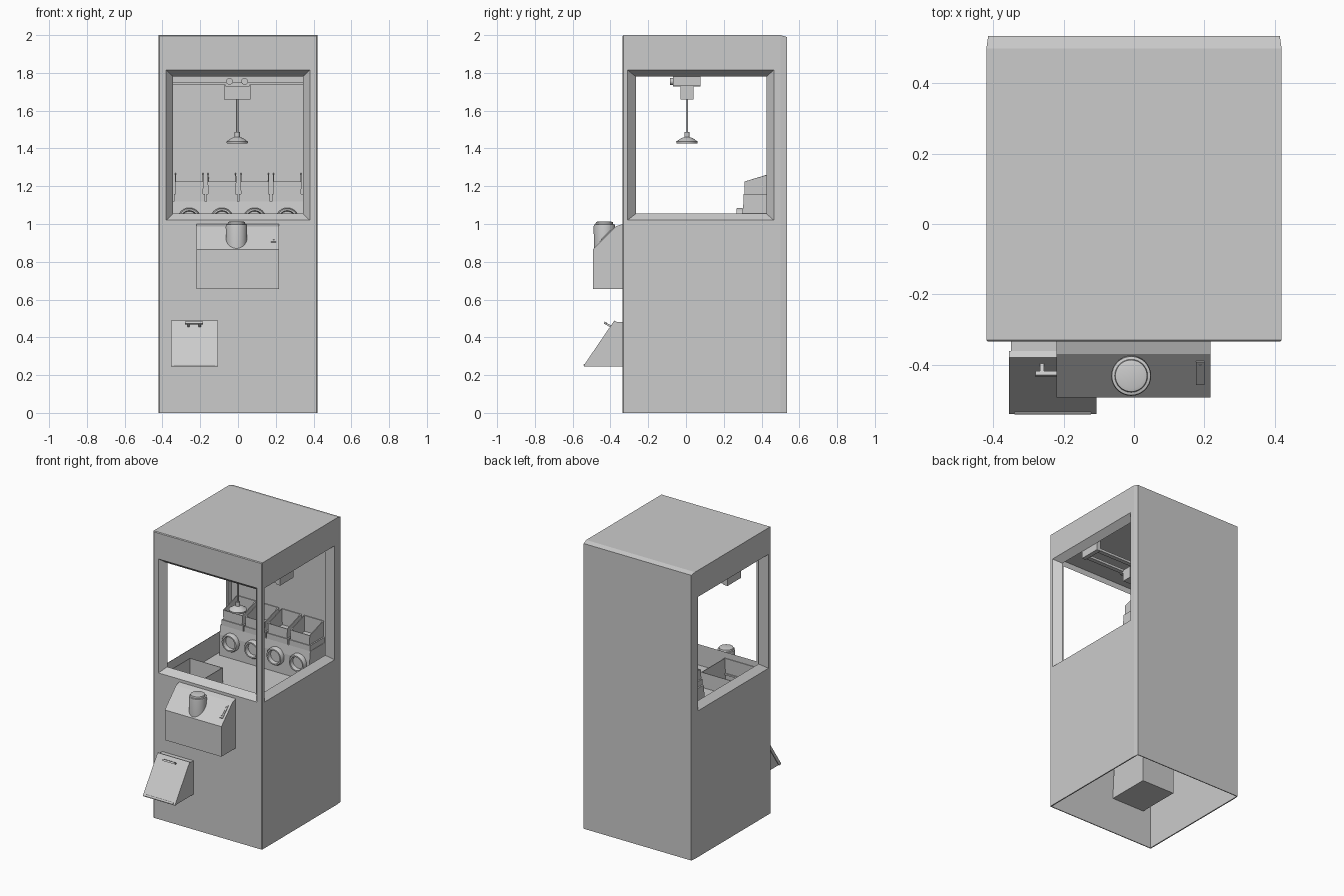
import bpy, bmesh, math
from mathutils import Vector, Matrix

if "Cube" in bpy.data.objects:
    bpy.data.objects.remove(bpy.data.objects["Cube"])


def finish(name, bm, smooth=False):
    bmesh.ops.recalc_face_normals(bm, faces=bm.faces[:])
    me = bpy.data.meshes.new(name)
    bm.to_mesh(me)
    bm.free()
    ob = bpy.data.objects.new(name, me)
    bpy.context.collection.objects.link(ob)
    if smooth:
        bpy.ops.object.select_all(action='DESELECT')
        ob.select_set(True)
        bpy.context.view_layer.objects.active = ob
        bpy.ops.object.shade_smooth_by_angle(angle=math.radians(35))
    return ob


def loft_bm(a, b, cap_b=True):
    """Bridge two matching polygons and cap the ends."""
    bm = bmesh.new()
    va, vb = [bm.verts.new(p) for p in a], [bm.verts.new(p) for p in b]
    n = len(a)
    bm.faces.new(va)
    if cap_b:
        bm.faces.new(vb)
    for i in range(n):
        j = (i + 1) % n
        bm.faces.new((va[i], va[j], vb[j], vb[i]))
    return bm


def rect(x0, x1, y0, y1, z):
    return [(x0, y0, z), (x1, y0, z), (x1, y1, z), (x0, y1, z)]


def box(name, x0, x1, y0, y1, z0, z1):
    return finish(name, loft_bm(rect(x0, x1, y0, y1, z0), rect(x0, x1, y0, y1, z1)))


def side_profile(name, x0, x1, yz):
    return finish(name, loft_bm([(x0, y, z) for y, z in yz], [(x1, y, z) for y, z in yz]))


def open_bin(name, bottom, top, t):
    """Open-topped box with wall thickness t."""
    ob = finish(name, loft_bm(bottom, top, cap_b=False))
    m = ob.modifiers.new("walls", 'SOLIDIFY')
    m.thickness, m.offset = t, 0
    return ob


def lathe(name, centre, profile, axis='Z', n=32):
    """Spin (radius, height) points round an axis."""
    bm = bmesh.new()
    vs = [bm.verts.new((r, 0, h)) for r, h in profile]
    es = [bm.edges.new(p) for p in zip(vs, vs[1:])]
    bmesh.ops.spin(bm, geom=vs + es, cent=(0, 0, 0), axis=(0, 0, 1),
                   angle=2 * math.pi, steps=n)
    bmesh.ops.remove_doubles(bm, verts=bm.verts[:], dist=1e-5)
    rot = {'Z': Matrix(), 'Y': Matrix.Rotation(math.pi / 2, 4, 'X'),
           'X': Matrix.Rotation(math.pi / 2, 4, 'Y')}[axis]
    bmesh.ops.transform(bm, matrix=Matrix.Translation(centre) @ rot, verts=bm.verts[:])
    return finish(name, bm, True)


def cut(ob, cutter):
    cutter.hide_render = True
    m = ob.modifiers.new("cut", 'BOOLEAN')
    m.operation, m.solver, m.object = 'DIFFERENCE', 'EXACT', cutter
    bpy.context.view_layer.objects.active = ob
    bpy.ops.object.modifier_apply(modifier=m.name)
    bpy.data.objects.remove(cutter)


def window_cutter(outer, inner):
    """Tapered window plug, extended past both wall faces."""
    a = [Vector(o).lerp(Vector(i), -0.2) for o, i in zip(outer, inner)]
    b = [Vector(o).lerp(Vector(i), 1.2) for o, i in zip(outer, inner)]
    return finish("window_cutter", loft_bm(a, b))


# Cabinet body with tapered back edge and bevelled front edges
plan = [(-.42, -.335), (.42, -.335), (.42, .5), (.415, .535), (-.415, .535), (-.42, .5)]
bm = loft_bm([(x, y, 0) for x, y in plan],
             [(x, y, 1.99 if y > .51 else 2) for x, y in plan])
bm.verts.ensure_lookup_table()
bmesh.ops.connect_verts(bm, verts=[bm.verts[8], bm.verts[11]])
front = [e for e in bm.edges if all(v.co.y < -.33 for v in e.verts)
         and any(v.co.z > 1 for v in e.verts)]
bmesh.ops.bevel(bm, geom=front, offset=.005, segments=1, affect='EDGES')
cabinet = finish("cabinet", bm)

# Play space, hollow open base and hole for the chute
cut(cabinet, box("play_cutter", -.375, .375, -.29, .465, .91, 1.82))
cut(cabinet, box("base_cutter", -.412, .412, -.329, .529, -.1, .9))
cut(cabinet, box("chute_cutter", -.35, -.1, -.28, -.03, .85, .95))

# Front and side windows
zs = ((1.02, 1.815), (1.055, 1.78))


def ring(a, b, zz):
    return [(a, zz[0]), (b, zz[0]), (b, zz[1]), (a, zz[1])]


cut(cabinet, window_cutter([(u, -.335, z) for u, z in ring(-.38, .38, zs[0])],
                           [(u, -.29, z) for u, z in ring(-.343, .343, zs[1])]))
for s in (-1, 1):
    cut(cabinet, window_cutter([(s * .42, u, z) for u, z in ring(-.31, .465, zs[0])],
                               [(s * .375, u, z) for u, z in ring(-.265, .425, zs[1])]))

# Prize chute dropping from the play floor to the door
open_bin("prize_chute", rect(-.35, -.1, -.325, -.03, .25),
         rect(-.35, -.1, -.285, -.03, 1.015), .006)

# Prize rack at the back: base, four bins and four round outlets
side_profile("rack_base", -.35, .345,
             [(.297, .91), (.297, 1.055), (.305, 1.12), (.465, 1.12), (.465, .91)])
for i in range(4):
    x = -.258 + i * .173
    box(f"bin_collar_{i}", x - .082, x + .082, .305, .465, 1.12, 1.158)
    top = [(x - .073, .313, 1.225), (x + .073, .313, 1.225),
           (x + .073, .462, 1.27), (x - .073, .462, 1.27)]
    open_bin(f"prize_bin_{i}", rect(x - .07, x + .07, .313, .462, 1.158), top, .008)
    lathe(f"outlet_{i}", (x, .3, 1.025),
          [(.061, 0), (.061, .022), (.055, .033), (.046, .033), (.042, .006), (0, .006)], 'Y', 24)

# Overhead gantry: rails, carriage cheeks, wheels and motor block
for y in (-.05, .06):
    box("gantry_rail", -.375, .375, y - .015, y + .015, 1.735, 1.752)
for s in (-1, 1):
    box("rail_end", s * .36 - .015, s * .36 + .015, -.07, .078, 1.73, 1.82)
    for y in (-.055, .06):
        lathe("carriage_wheel", (s * .04 - .005, y - .01, 1.755),
              [(0, 0), (.018, 0), (.018, .02), (0, .02)], 'Y', 16)
box("carriage_plate", -.065, .06, -.068, .076, 1.728, 1.745)
box("motor_block", -.073, .065, -.03, .04, 1.66, 1.735)

# Lift rod and plunger head
lathe("lift_rod", (-.004, .005, 0), [(0, 1.48), (.006, 1.48), (.006, 1.67), (0, 1.67)], n=12)
lathe("plunger", (-.004, .005, 0),
      [(0, 1.425), (.055, 1.425), (.057, 1.437), (.048, 1.442), (.03, 1.455),
       (.014, 1.46), (.014, 1.488), (0, 1.488)])

# Control console with round button and slanted coin slot
side_profile("console", -.22, .217,
             [(-.33, .655), (-.493, .655), (-.493, .865), (-.37, .988), (-.335, 1.0), (-.33, 1.0)])
lathe("button", (-.008, -.432, 0),
      [(0, .86), (.055, .86), (.057, .985), (.055, .997), (.047, .999),
       (.045, 1.01), (.035, 1.013), (0, 1.013)])
side_profile("coin_plate", .176, .201, [(-.455, .9), (-.458, .907), (-.393, .972), (-.388, .967)])
side_profile("coin_slot", .185, .192, [(-.447, .91), (-.45, .918), (-.401, .967), (-.396, .961)])

# Prize door: hood, sloped flap, hinge and handle
side_profile("door_hood", -.35, -.11,
             [(-.33, .245), (-.52, .245), (-.362, .48), (-.33, .48)])
side_profile("door_flap", -.355, -.107,
             [(-.52, .245), (-.54, .245), (-.54, .253), (-.38, .488), (-.362, .48)])
lathe("door_hinge", (-.34, -.535, .253),
      [(0, 0), (.007, 0), (.007, .218), (0, .218)], 'X', 12)
side_profile("door_handle", -.28, -.185, [(-.424, .468), (-.436, .473), (-.43, .483), (-.418, .478)])
for x in (-.262, -.203):
    side_profile("handle_post", x - .006, x + .006,
                 [(-.395, .45), (-.43, .47), (-.424, .478), (-.39, .46)])
